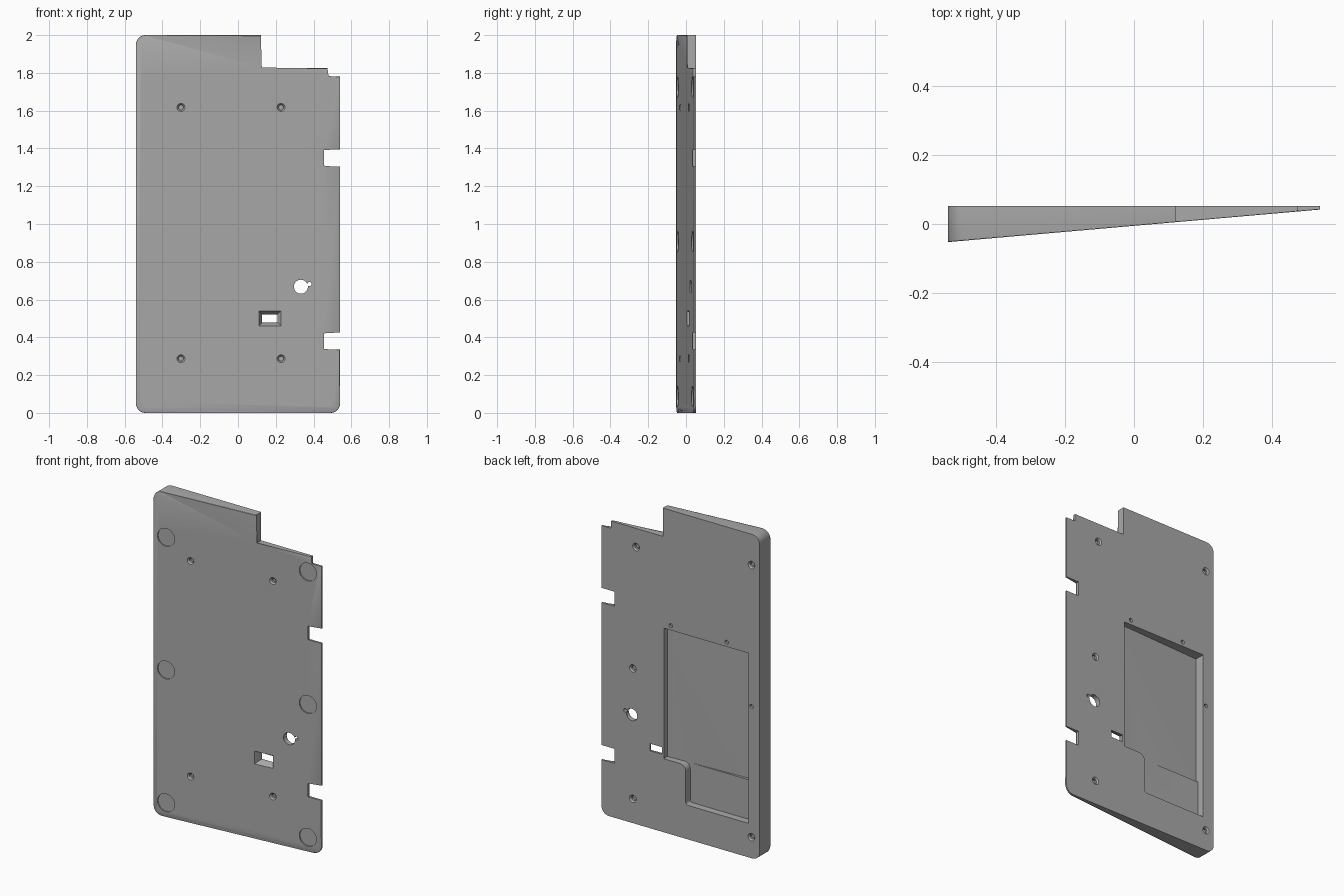
import bpy, bmesh, math

cube = bpy.data.objects.get("Cube")
if cube:
    bpy.data.objects.remove(cube, do_unlink=True)

BACK = 0.0525


def front(x):
    """Depth of the tilted front plane."""
    return -0.0053 + 0.0874 * x


def arc(cx, cz, r, start, sweep, n=8):
    angles = [math.radians(start + sweep * i / n) for i in range(n + 1)]
    return [(cx + r * math.cos(a), cz + r * math.sin(a)) for a in angles]


def circle(cx, cz, r):
    return arc(cx, cz, r, 0, 360, 32)[:-1]


def rect(x0, x1, z0, z1):
    return [(x0, z0), (x1, z0), (x1, z1), (x0, z1)]


def prism(name, outline, y_front, y_back, back_outline=None, bevel=0):
    """Solid between two depth functions, with an optional second outline at the back."""
    bm = bmesh.new()
    a = [bm.verts.new((x, y_front(x), z)) for x, z in outline]
    b = [bm.verts.new((x, y_back(x), z)) for x, z in back_outline or outline]
    face = bm.faces.new(a)
    bm.faces.new(b[::-1])
    for i in range(len(a)):
        j = (i + 1) % len(a)
        bm.faces.new((a[j], a[i], b[i], b[j]))
    if bevel:
        bmesh.ops.bevel(bm, geom=list(face.edges), offset=bevel, segments=2,
                        profile=0.5, affect='EDGES')
    bmesh.ops.recalc_face_normals(bm, faces=bm.faces)
    mesh = bpy.data.meshes.new(name)
    bm.to_mesh(mesh)
    bm.free()
    obj = bpy.data.objects.new(name, mesh)
    bpy.context.collection.objects.link(obj)
    return obj


def cut(outline, y_front, y_back, back_outline=None):
    cutter = prism("cutter", outline, y_front, y_back, back_outline)
    cutter.hide_render = True
    mod = plate.modifiers.new("cut", 'BOOLEAN')
    mod.operation, mod.solver, mod.object = 'DIFFERENCE', 'EXACT', cutter
    bpy.ops.object.modifier_apply(modifier=mod.name)
    bpy.data.objects.remove(cutter, do_unlink=True)


def level(y):
    return lambda x: y


def below_front(d):
    return lambda x: front(x) + d


# Wedge plate with rounded corners, a stepped top and two side notches
R = 0.05
outline = (arc(-0.54 + R, R, R, 180, 90) + arc(0.54 - R, R, R, 270, 90)
           + [(0.54, 0.335), (0.45, 0.335), (0.45, 0.425), (0.54, 0.425),
              (0.54, 1.305), (0.45, 1.305), (0.45, 1.395), (0.54, 1.395),
              (0.54, 1.78), (0.475, 1.78), (0.475, 1.825), (0.122, 1.825),
              (0.122, 2.0)]
           + arc(-0.54 + R, 2.0 - R, R, 90, 90))
plate = prism("wedge_plate", outline, front, level(BACK), bevel=0.004)
bpy.context.view_layer.objects.active = plate
plate.select_set(True)

OUT_F, OUT_B = level(-0.2), level(0.2)

# Back pocket: sloping main floor, then a flat lower bay with a rounded shoulder
cut(rect(-0.463, 0.115, 0.454, 1.26),
    lambda x: BACK - 0.042 + 0.045 * x, OUT_B)
cut([(-0.463, 0.455), (-0.463, 0.21)]
    + arc(-0.05, 0.225, 0.015, 270, 90, 4)
    + arc(0.005, 0.414, 0.04, 180, -90) + [(0.005, 0.455)],
    level(BACK - 0.044), OUT_B)

# Round foot recesses on the front
for x in (-0.46, 0.453):
    for z in (0.087, 0.907, 1.725):
        cut(circle(x, z, 0.055), OUT_F, below_front(0.007))

# Countersunk screw holes on the front
for x in (-0.302, 0.228):
    for z in (0.287, 1.617):
        cut(circle(x, z, 0.022), below_front(-0.001), below_front(0.009),
            circle(x, z, 0.013))
        cut(circle(x, z, 0.013), OUT_F, below_front(0.022))

# Countersunk screw holes on the back
for x, z in ((0.304, 1.71), (0.326, 0.955), (0.326, 0.15), (-0.484, 1.81), (-0.484, 0.13)):
    cut(circle(x, z, 0.014), level(BACK - 0.02), OUT_B)
    cut(circle(x, z, 0.015), level(BACK - 0.009), level(BACK + 0.001),
        circle(x, z, 0.024))

# Small pin holes around the pocket
for x, z in ((0.067, 1.288), (-0.314, 1.288), (-0.484, 0.937)):
    cut(circle(x, z, 0.012), level(BACK - 0.015), OUT_B)

# Through holes: button, indicator and tapered connector window
cut(circle(0.333, 0.668, 0.037), OUT_F, OUT_B)
cut(circle(0.378, 0.682, 0.011), OUT_F, OUT_B)
cut(rect(0.11, 0.228, 0.46, 0.54), below_front(-0.001), level(0.04),
    rect(0.127, 0.21, 0.478, 0.522))
cut(rect(0.127, 0.21, 0.478, 0.522), OUT_F, OUT_B)

# Plain grey finish
grey = bpy.data.materials.new("plain_grey")
grey.use_nodes = True
colour = (0.4, 0.4, 0.4, 1)
grey.diffuse_color = colour
grey.node_tree.nodes["Principled BSDF"].inputs["Base Color"].default_value = colour
plate.data.materials.clear()
plate.data.materials.append(grey)
bpy.ops.object.shade_smooth_by_angle(angle=math.radians(30))
